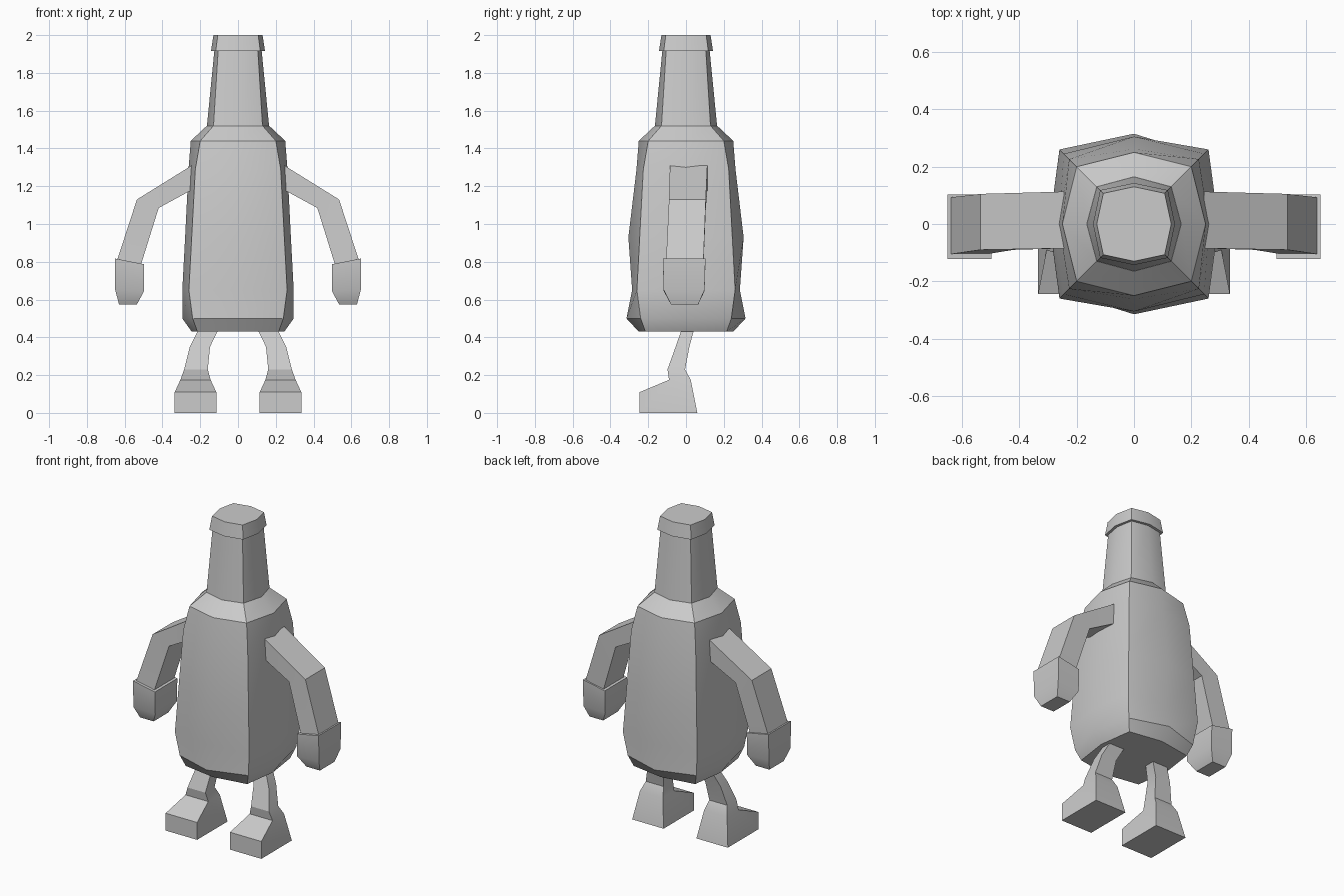
import bpy, bmesh, math

if "Cube" in bpy.data.objects:
    bpy.data.objects.remove(bpy.data.objects["Cube"])

grey = bpy.data.materials.new("plain grey")
grey.diffuse_color = (0.6, 0.6, 0.6, 1)
grey.use_nodes = True
grey.node_tree.nodes["Principled BSDF"].inputs["Base Color"].default_value = grey.diffuse_color


def finish(name, bm, angle=32):
    bmesh.ops.recalc_face_normals(bm, faces=bm.faces)
    me = bpy.data.meshes.new(name)
    bm.to_mesh(me)
    bm.free()
    me.materials.append(grey)
    ob = bpy.data.objects.new(name, me)
    bpy.context.collection.objects.link(ob)
    bpy.ops.object.select_all(action='DESELECT')
    ob.select_set(True)
    bpy.context.view_layer.objects.active = ob
    bpy.ops.object.shade_smooth_by_angle(angle=math.radians(angle))
    return ob


def loft(bm, rings, caps=(True, True)):
    rows = [[bm.verts.new(p) for p in r] for r in rings]
    n = len(rows[0])
    for a, b in zip(rows, rows[1:]):
        for i in range(n):
            j = (i + 1) % n
            bm.faces.new((a[i], a[j], b[j], b[i]))
    if caps[0]:
        bm.faces.new(rows[0])
    if caps[1]:
        bm.faces.new(rows[-1])
    return rows


def octagon(z, rx, ry, d):
    # squarish eight-sided ring: side points plus diagonal corners
    return [(rx, 0, z), (d, d, z), (0, ry, z), (-d, d, z),
            (-rx, 0, z), (-d, -d, z), (0, -ry, z), (d, -d, z)]


def box_ring(x0, x1, y0, y1, z0, z1=None):
    # four-point ring, inner side at height z0 and outer side at z1
    z1 = z0 if z1 is None else z1
    return [(x0, y0, z0), (x1, y0, z1), (x1, y1, z1), (x0, y1, z0)]


def mirrored(name, build, angle=32):
    for side, s in (("right", 1), ("left", -1)):
        bm = bmesh.new()
        build(bm)
        for v in bm.verts:
            v.co.x *= s
        finish(f"{side}_{name}", bm, angle)


# Bottle body
bm = bmesh.new()
loft(bm, [octagon(*r) for r in (
    (0.43, 0.245, 0.25, 0.215), (0.50, 0.295, 0.315, 0.24),
    (0.65, 0.295, 0.285, 0.26), (0.93, 0.28, 0.305, 0.245),
    (1.29, 0.262, 0.262, 0.226), (1.44, 0.25, 0.25, 0.20),
    (1.52, 0.165, 0.165, 0.13))])
finish("bottle_body", bm)

# Neck
bm = bmesh.new()
loft(bm, [octagon(1.515, 0.165, 0.165, 0.13), octagon(1.92, 0.125, 0.125, 0.105)])
finish("bottle_neck", bm)

# Cap
bm = bmesh.new()
loft(bm, [octagon(1.915, 0.143, 0.143, 0.118), octagon(2.0, 0.13, 0.13, 0.107)])
finish("bottle_cap", bm)


# Arms: shoulder, elbow, wrist
def arm(bm):
    loft(bm, [
        [(0.245, -0.085, 1.18), (0.245, -0.085, 1.31), (0.245, 0.113, 1.31), (0.245, 0.113, 1.18)],
        [(0.42, -0.09, 1.085), (0.535, -0.09, 1.13), (0.535, 0.105, 1.13), (0.42, 0.105, 1.085)],
        [(0.512, -0.105, 0.79), (0.638, -0.105, 0.815), (0.638, 0.093, 0.815), (0.512, 0.093, 0.79)]])


mirrored("arm", arm, 25)


# Mitten hands tapering to blunt ends
def hand(bm):
    loft(bm, [box_ring(0.497, 0.65, -0.122, 0.103, 0.787, 0.817),
              box_ring(0.497, 0.65, -0.118, 0.098, 0.645, 0.65),
              box_ring(0.535, 0.63, -0.08, 0.065, 0.575)])


mirrored("hand", hand)


# Legs with wedge feet
def leg(bm):
    rows = loft(bm, [box_ring(0.145, 0.305, -0.09, 0.025, 0.175),
                     box_ring(0.16, 0.285, -0.098, -0.005, 0.23),
                     box_ring(0.148, 0.255, -0.055, 0.018, 0.35),
                     box_ring(0.10, 0.205, -0.02, 0.045, 0.45)], (False, True))
    a = rows[0]
    b = [bm.verts.new(p) for p in box_ring(0.115, 0.335, -0.245, 0.06, 0)]
    f = [bm.verts.new((x, -0.245, 0.11)) for x in (0.115, 0.335)]
    bm.faces.new(b)
    bm.faces.new((b[0], b[1], f[1], f[0]))
    bm.faces.new((f[0], f[1], a[1], a[0]))
    bm.faces.new((b[2], b[3], a[3], a[2]))
    for k, m, t in ((0, 3, f[0]), (1, 2, f[1])):
        bm.faces.new((b[k], b[m], a[k], t))
        bm.faces.new((b[m], a[m], a[k]))


mirrored("leg", leg, 25)
